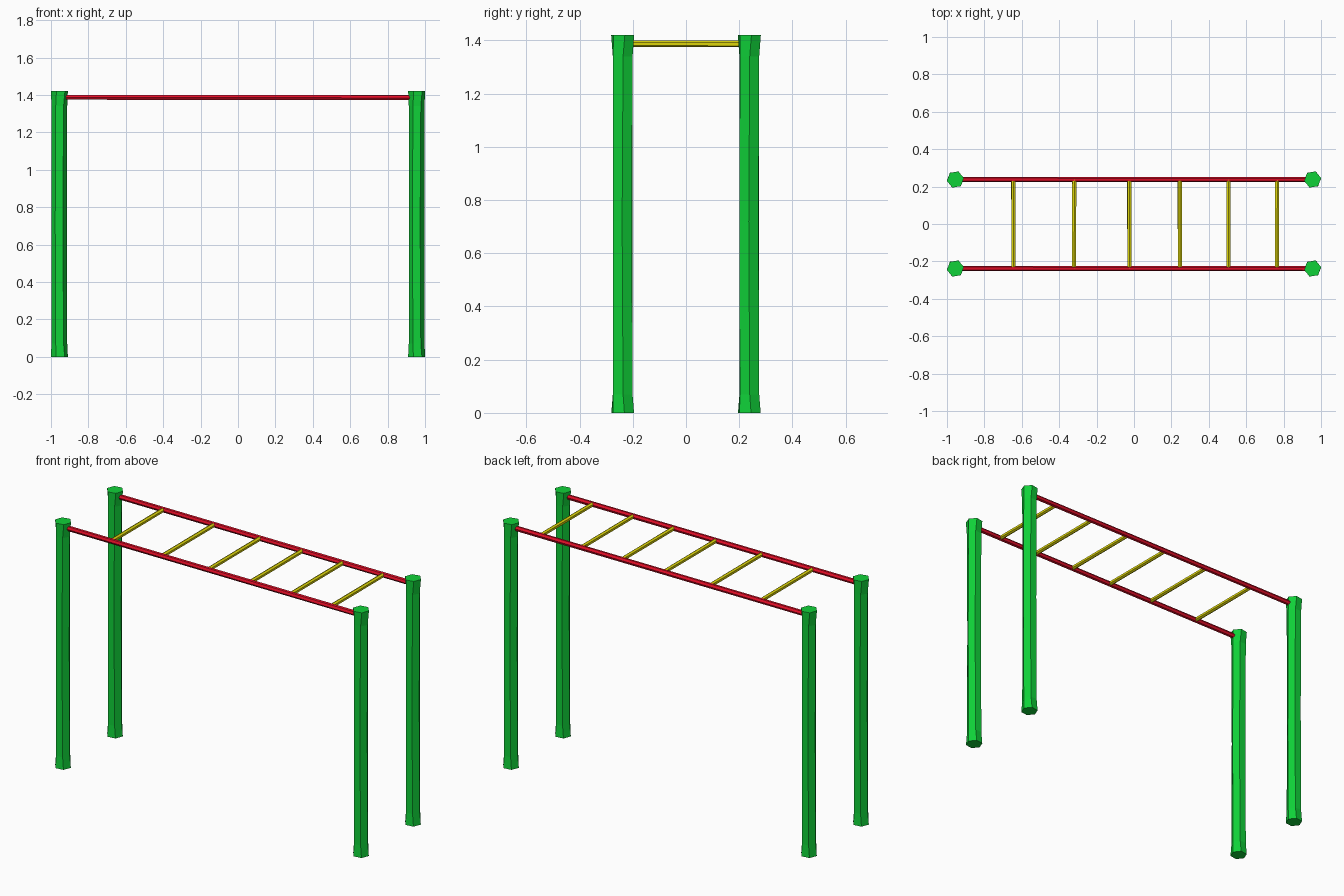
import bpy, bmesh, math
from mathutils import Vector

if "Cube" in bpy.data.objects:
    bpy.data.objects.remove(bpy.data.objects["Cube"])


def material(name, rgb):
    m = bpy.data.materials.new(name)
    m.diffuse_color = (*rgb, 1)
    m.use_nodes = True
    m.node_tree.nodes["Principled BSDF"].inputs["Base Color"].default_value = m.diffuse_color
    return m


GREEN = material("green paint", (0.005, 0.64, 0.04))
RED = material("red paint", (0.78, 0.004, 0.02))
YELLOW = material("yellow paint", (0.76, 0.70, 0.003))


def loft(name, start, axis, side, rings, mat, sides=6):
    """Prism along an axis; rings are (distance, radius, twist in degrees)."""
    start, u, v = Vector(start), Vector(side), Vector(axis).cross(Vector(side))
    bm = bmesh.new()
    loops = []
    for d, r, twist in rings:
        loop = []
        for i in range(sides):
            a = math.radians(twist) + math.tau * i / sides
            p = start + Vector(axis) * d + (u * math.cos(a) + v * math.sin(a)) * r
            loop.append(bm.verts.new(p))
        loops.append(loop)
    for lo, hi in zip(loops, loops[1:]):
        for i in range(sides):
            j = (i + 1) % sides
            bm.faces.new((lo[i], lo[j], hi[j], hi[i]))
    bm.faces.new(loops[0][::-1])
    bm.faces.new(loops[-1])
    bmesh.ops.recalc_face_normals(bm, faces=bm.faces)
    mesh = bpy.data.meshes.new(name)
    bm.to_mesh(mesh)
    bm.free()
    mesh.materials.append(mat)
    obj = bpy.data.objects.new(name, mesh)
    bpy.context.collection.objects.link(obj)
    return obj


X, Y, Z = (1, 0, 0), (0, 1, 0), (0, 0, 1)
BAR_Z = 1.387

for sy, side in ((-1, "front"), (1, "back")):
    # Slightly waisted, roughly carved posts
    for sx, end in ((-1, "left"), (1, "right")):
        loft(f"{side}_{end}_post", (sx * 0.955, sy * 0.238, 0), Z, X,
             [(0, 0.046, 8), (0.07, 0.042, 2), (0.72, 0.041, -3),
              (1.34, 0.042, 2), (1.42, 0.046, 10)], GREEN)
    # Long side rail
    loft(f"{side}_rail", (-0.94, sy * 0.238, BAR_Z), X, Y,
         [(0, 0.0145, 0), (1.88, 0.0145, 10)], RED)

# Rungs, unevenly spaced
for n, x in enumerate((-0.645, -0.32, -0.025, 0.245, 0.505, 0.765), 1):
    loft(f"rung_{n}", (x, -0.238, BAR_Z), Y, Z,
         [(0, 0.0125, 0), (0.476, 0.0125, 6)], YELLOW)
